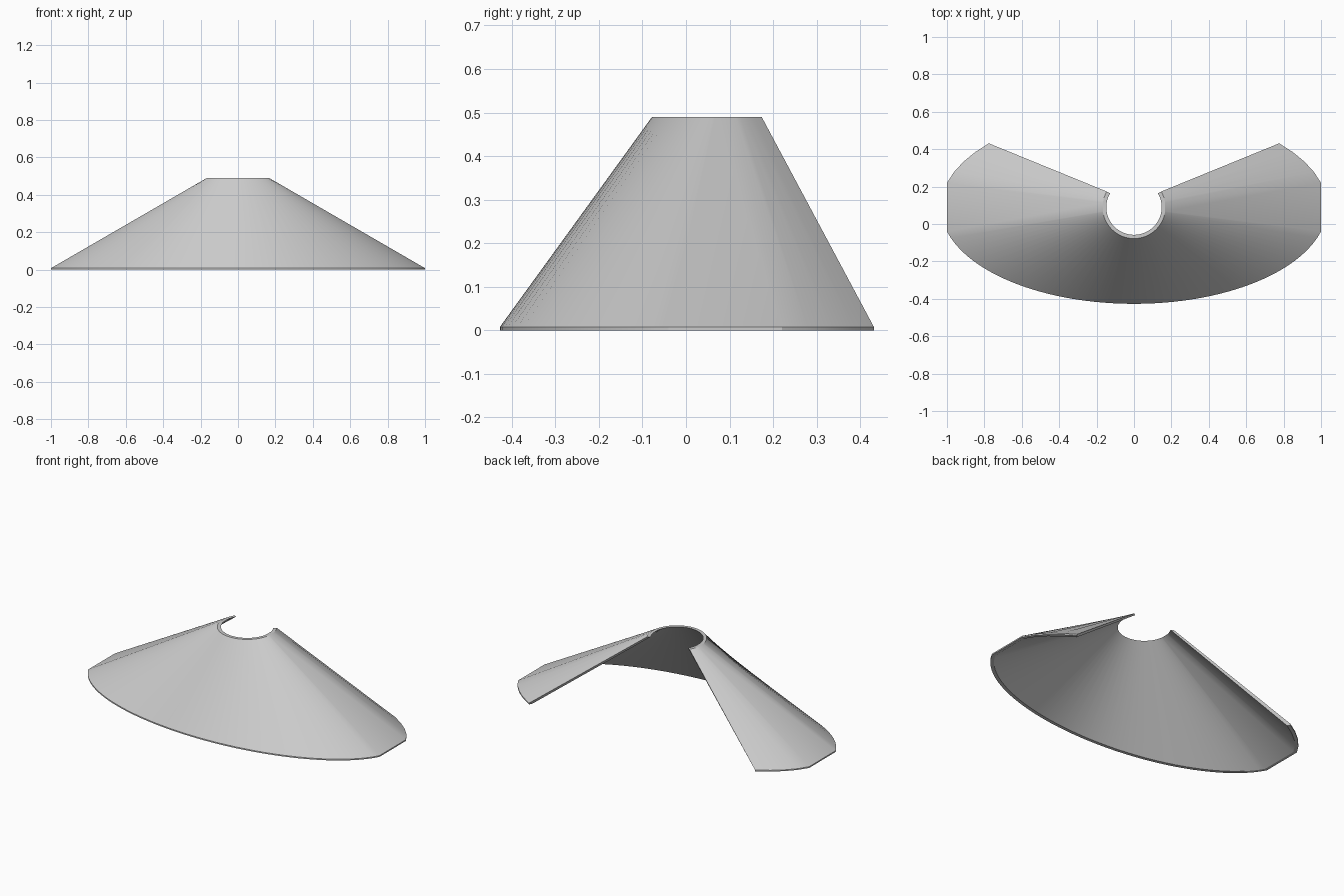
import bpy, bmesh
from math import sin, cos, atan2, radians, pi

cube = bpy.data.objects.get("Cube")
if cube:
    bpy.data.objects.remove(cube, do_unlink=True)

CENTRE_Y = 0.09
RIM_X, RIM_Y = 1.033, 0.517      # flared elliptical hem
NECK = 0.168                     # round opening at the top
HEIGHT, HEM, WALL = 0.49, 0.008, 0.02


def steps(a, b, n):
    return [a + (b - a) * i / n for i in range(n + 1)]


# Hem stations: back wing, one broad flat side panel, then the rounded front
half = steps(41.3, 14.6, 4) + steps(-14.6, -90, 20)
stations = [(radians(t), 1) for t in half] + [(radians(t), -1) for t in half[-2::-1]]


def section(bm, t, side):
    """Wall cross-section running from hem to neck at one station."""
    x, y = RIM_X * cos(t), RIM_Y * sin(t)
    a = atan2(y, x)
    if a > 0:
        a *= 1 + 0.26 * a / radians(23.8)   # back edge leans round the neck
    nx, ny = cos(t) / RIM_X, sin(t) / RIM_Y
    k = WALL / (nx * nx + ny * ny) ** 0.5
    inner = NECK - WALL
    pts = [(x, y, 0), (x, y, HEM),
           (NECK * cos(a), NECK * sin(a), HEIGHT),
           (inner * cos(a), inner * sin(a), HEIGHT),
           (x - nx * k, y - ny * k, 0)]
    return [bm.verts.new((side * px, py + CENTRE_Y, pz)) for px, py, pz in pts]


# Open-backed flared cape
bm = bmesh.new()
rings = [section(bm, t, s) for t, s in stations]
for r, q in zip(rings, rings[1:]):
    for i in range(5):
        j = (i + 1) % 5
        bm.faces.new((r[i], r[j], q[j], q[i]))
bm.faces.new(rings[0])
bm.faces.new(rings[-1])
bmesh.ops.recalc_face_normals(bm, faces=bm.faces)
mesh = bpy.data.meshes.new("flared_cape")
bm.to_mesh(mesh)
bm.free()
cape = bpy.data.objects.new("flared_cape", mesh)
bpy.context.collection.objects.link(cape)

# Plain grey finish
grey = bpy.data.materials.new("plain_grey")
grey.use_nodes = True
colour = (0.6, 0.6, 0.6, 1)
grey.diffuse_color = colour
grey.node_tree.nodes["Principled BSDF"].inputs["Base Color"].default_value = colour
mesh.materials.append(grey)

# Smooth walls with crisp hem, neck and back edges
bpy.ops.object.select_all(action="DESELECT")
cape.select_set(True)
bpy.context.view_layer.objects.active = cape
bpy.ops.object.shade_smooth_by_angle(angle=radians(30))
